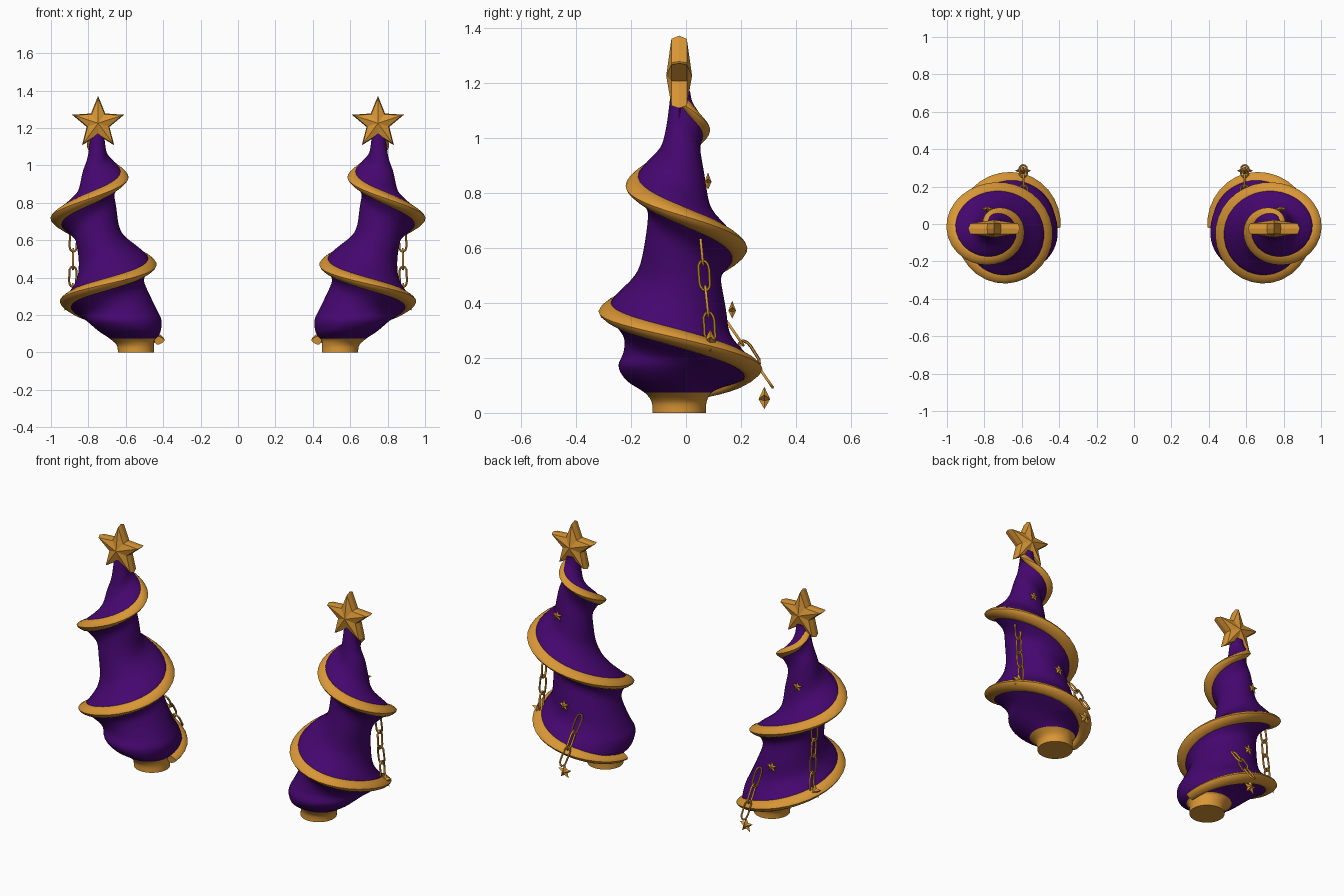
import bpy, bmesh, math
from mathutils import Vector

cube = bpy.data.objects.get("Cube")
if cube:
    bpy.data.objects.remove(cube)


def material(name, rgb):
    m = bpy.data.materials.new(name)
    m.use_nodes = True
    m.diffuse_color = (*rgb, 1)
    bsdf = m.node_tree.nodes["Principled BSDF"]
    bsdf.inputs["Base Color"].default_value = (*rgb, 1)
    bsdf.inputs["Roughness"].default_value = 0.6
    return m


GOLD = material("warm gold", (0.69, 0.305, 0.036))
PURPLE = material("deep purple", (0.06, 0.002, 0.16))
UP = Vector((0, 0, 1))


def finish(bm, name, mats, smooth=None):
    """Turn a bmesh into an object mirrored to the other side."""
    bmesh.ops.recalc_face_normals(bm, faces=bm.faces)
    me = bpy.data.meshes.new(name)
    bm.to_mesh(me)
    bm.free()
    ob = bpy.data.objects.new(name, me)
    bpy.context.collection.objects.link(ob)
    for m in mats:
        me.materials.append(m)
    if smooth:
        bpy.ops.object.select_all(action="DESELECT")
        bpy.context.view_layer.objects.active = ob
        ob.select_set(True)
        bpy.ops.object.shade_smooth_by_angle(angle=math.radians(smooth))
    mod = ob.modifiers.new("mirror", "MIRROR")
    mod.use_mirror_merge = False


def spline(rows, t):
    """Smooth interpolation through evenly indexed rows."""
    t = min(max(t, 0), len(rows) - 1)
    i = min(int(t), len(rows) - 2)
    f = t - i
    a, b, c, d = (rows[min(max(k, 0), len(rows) - 1)] for k in range(i - 1, i + 3))
    return [q + 0.5 * f * (r - p + f * (2 * p - 5 * q + 4 * r - s + f * (3 * (q - r) + s - p)))
            for p, q, r, s in zip(a, b, c, d)]


def round_section(a):
    return math.cos(a), math.sin(a)


def wedge_section(a):
    """Deep inside, narrowing to the outer edge."""
    return 0.2 + 1.15 * math.cos(a), math.sin(a) * (0.88 + 0.38 * math.cos(a))


def tube(bm, pts, radius, ref, sides, section, closed=False):
    """Sweep a section along points; radius is a function of the fraction."""
    n, rings = len(pts), []
    for i, p in enumerate(pts):
        a = pts[(i - 1) % n] if closed else pts[max(i - 1, 0)]
        b = pts[(i + 1) % n] if closed else pts[min(i + 1, n - 1)]
        side = (b - a).cross(ref).normalized()
        up = side.cross(b - a).normalized()
        ring = []
        for k in range(sides):
            s, u = section(math.tau * k / sides)
            ring.append(bm.verts.new(p + radius(i / (n - 1)) * (side * s + up * u)))
        rings.append(ring)
    skin(bm, rings, closed)


def skin(bm, rings, closed=False):
    n = len(rings[0])
    for a, b in zip(rings, rings[1:] + rings[:1] if closed else rings[1:]):
        for k in range(n):
            bm.faces.new((a[k], a[(k + 1) % n], b[(k + 1) % n], b[k]))
    if not closed:
        bm.faces.new(rings[0])
        bm.faces.new(rings[-1])


# Spiral ridge: one row per quarter turn (height, centre x, radius)
YC = -0.02
RIDGE = [(1.14, -.752, .03), (1.05, -.75, .08), (.95, -.74, .125), (.84, -.75, .165),
         (.72, -.76, .21), (.60, -.735, .21), (.48, -.705, .235), (.37, -.685, .265),
         (.27, -.66, .26), (.16, -.66, .265), (.065, -.665, .25)]


def ridge(t):
    z, cx, r = spline(RIDGE, t)
    a = math.pi * (1 - t / 2)
    return Vector((cx + r * math.cos(a), YC + r * math.sin(a), z))


# Core of the horn: (height, centre x, centre y, radius)
CORE = [(0, -.545, -.025, .097), (.04, -.549, -.025, .1), (.075, -.565, -.03, .122),
        (.12, -.58, -.045, .172), (.17, -.602, -.05, .195), (.23, -.62, -.04, .185),
        (.35, -.67, -.03, .178), (.50, -.705, -.025, .147), (.65, -.75, -.025, .12),
        (.80, -.757, -.025, .102), (.95, -.762, -.02, .072), (1.05, -.753, -.02, .05),
        (1.17, -.752, -.02, .035)]


def body_point(core, a):
    """Point on the body, pulled out toward the nearest ridge strand."""
    z, cx, cy, r = core
    p = Vector((cx + r * math.cos(a), cy + r * math.sin(a), z))
    best, target = 0, p
    t = (2 - 2 * a / math.pi) % 4
    while t < 11:
        q = ridge(t)
        d = z - q.z
        above = 0.086 - 0.025 * min(1, max(0, (z - 0.75) / 0.3))
        w = math.exp(-(d / (above if d > 0 else 0.062)) ** 2)
        w *= min(1, max(0, 11 - t)) * min(1, max(0, (z - 0.07) / 0.05))
        w *= min(1, max(0, (1.16 - z) / 0.06))
        if w > best:
            best, target = w, Vector((q.x, q.y, z))
        t += 4
    return p.lerp(target, best)


bm = bmesh.new()
rows, segs, per = [], 56, 8
for i in range((len(CORE) - 1) * per + 1):
    core = spline(CORE, i / per)
    rows.append([bm.verts.new(body_point(core, math.tau * k / segs)) for k in range(segs)])
skin(bm, rows)
for f in bm.faces:
    f.material_index = 0 if f.calc_center_median().z < 0.075 else 1
finish(bm, "horn_body", [GOLD, PURPLE], 50)

# Gold spiral trim, thinner at both ends
bm = bmesh.new()
turns = (len(RIDGE) - 1) * 8
tube(bm, [ridge(i / 8) for i in range(turns + 1)],
     lambda f: 0.018 + 0.017 * min(1, f * 3, (1.04 - f) * 9), UP, 12, wedge_section)
finish(bm, "spiral_trim", [GOLD], 50)


def star(name, centre, radius, depth, rim=0.0):
    """Five-pointed faceted star facing front and back."""
    bm = bmesh.new()

    def ring(scale, y):
        out = []
        for k in range(10):
            r = radius * scale * (0.44 if k % 2 else 1)
            a = math.pi * k / 5
            out.append(bm.verts.new(centre + Vector((r * math.sin(a), y, r * math.cos(a)))))
        return out

    edge = ring(1, 0)
    for s in (-1, 1):
        outer = edge
        if rim:
            outer = ring(0.92, s * rim)
            for k in range(10):
                j = (k + 1) % 10
                bm.faces.new((edge[k], edge[j], outer[j], outer[k]))
        tip = bm.verts.new(centre + Vector((0, s * depth, 0)))
        for k in range(10):
            bm.faces.new((outer[k], outer[(k + 1) % 10], tip))
    finish(bm, name, [GOLD])


star("top_star", Vector((-.748, -.025, 1.226)), .146, .047, .028)
star("upper_back_star", Vector((-.785, .08, .84)), .034, .013)
star("lower_back_star", Vector((-.68, .168, .372)), .036, .014)
star("side_chain_star", Vector((-.902, .088, .26)), .046, .021)
star("back_chain_star", Vector((-.593, .285, .05)), .045, .021)


def chain(name, start, end, count):
    """Row of long links, each turned a quarter from the last."""
    bm = bmesh.new()
    axis = (end - start).normalized()
    u = axis.cross(Vector((1, 0, 0))).normalized()
    v = axis.cross(u)
    step = (end - start) / count
    half = step.length / 2 + 0.008
    for i in range(count):
        mid = start + step * (i + 0.5)
        wide, flat = (u, v) if i % 2 else (v, u)
        pts = []
        for k in range(12):
            a = math.tau * k / 12
            shift = half - 0.034 if math.cos(a) >= 0 else 0.034 - half
            pts.append(mid + axis * (shift + 0.034 * math.cos(a)) + wide * 0.02 * math.sin(a))
        tube(bm, pts, lambda f: 0.0055, flat, 6, round_section, closed=True)
    finish(bm, name, [GOLD], 60)


chain("side_chain", Vector((-.88, .052, .64)), Vector((-.885, .09, .265)), 4)
chain("back_chain", Vector((-.587, .15, .33)), Vector((-.593, .31, .10)), 3)
